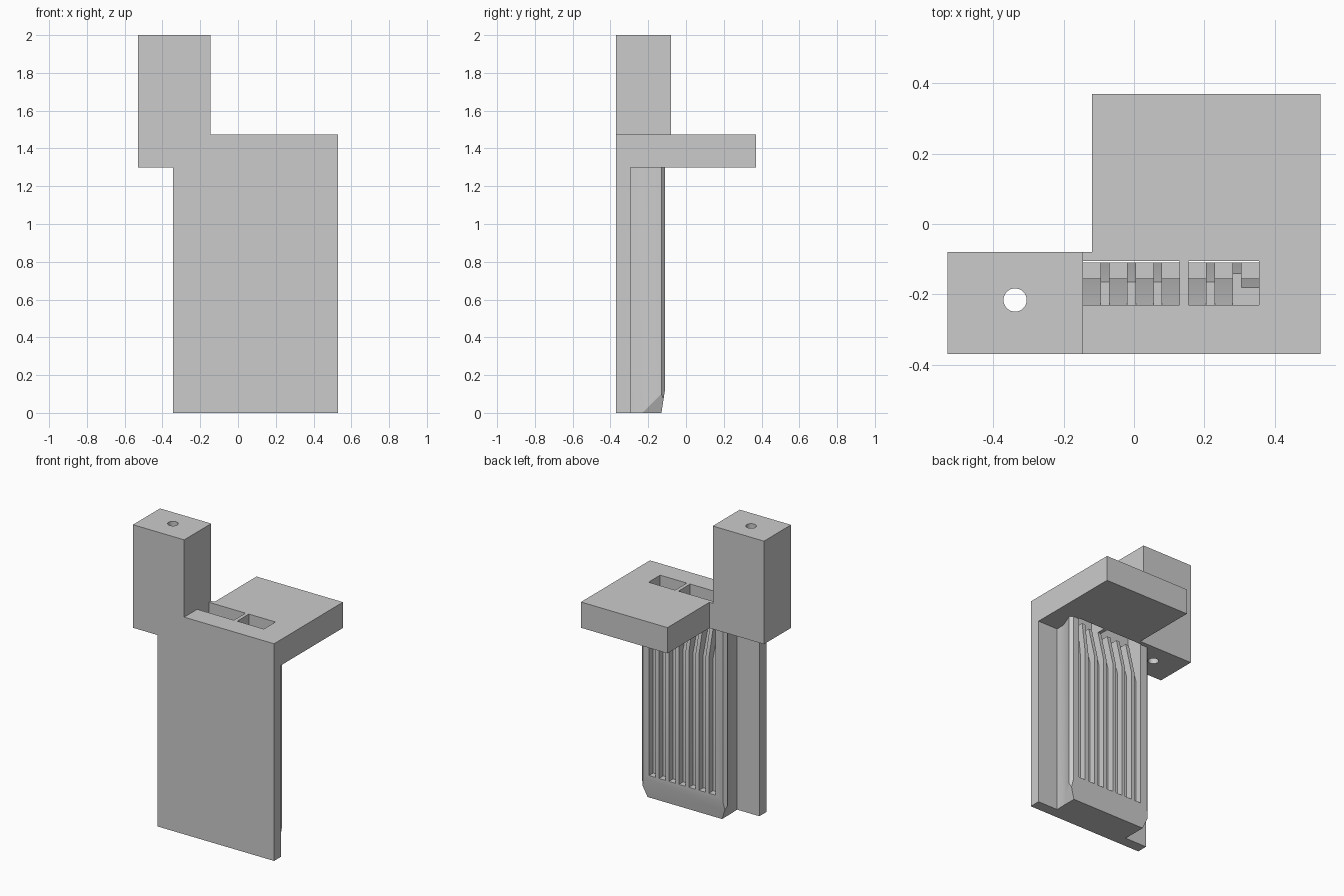
import bpy
import bmesh
from mathutils import Vector

start_cube = bpy.data.objects.get("Cube")
if start_cube:
    bpy.data.objects.remove(start_cube, do_unlink=True)

GREY = (0.6, 0.6, 0.6, 1.0)
grey = bpy.data.materials.new("plain grey")
grey.use_nodes = True
grey.diffuse_color = GREY
grey.node_tree.nodes["Principled BSDF"].inputs["Base Color"].default_value = GREY


def prism(name, points, axis, low, high):
    """Extrude an outline along x (outline in y, z) or along z (outline in x, y)."""
    def place(p, d):
        return (d, p[0], p[1]) if axis == "x" else (p[0], p[1], d)
    bm = bmesh.new()
    bottom = bm.faces.new([bm.verts.new(place(p, low)) for p in points])
    grown = bmesh.ops.extrude_face_region(bm, geom=[bottom], use_keep_orig=True)
    verts = [v for v in grown["geom"] if isinstance(v, bmesh.types.BMVert)]
    bmesh.ops.translate(bm, verts=verts, vec=Vector(place((0, 0), high - low)))
    bmesh.ops.recalc_face_normals(bm, faces=bm.faces)
    mesh = bpy.data.meshes.new(name)
    bm.to_mesh(mesh)
    bm.free()
    obj = bpy.data.objects.new(name, mesh)
    bpy.context.collection.objects.link(obj)
    mesh.materials.append(grey)
    return obj


def box(name, x0, x1, y0, y1, z0, z1):
    return prism(name, [(x0, y0), (x1, y0), (x1, y1), (x0, y1)], "z", z0, z1)


def activate(obj):
    bpy.ops.object.select_all(action="DESELECT")
    obj.select_set(True)
    bpy.context.view_layer.objects.active = obj


def cut(target, cutter):
    """Subtract the cutter and throw it away."""
    mod = target.modifiers.new("cut", "BOOLEAN")
    mod.operation = "DIFFERENCE"
    mod.solver = "EXACT"
    mod.object = cutter
    activate(target)
    bpy.ops.object.modifier_apply(modifier=mod.name)
    bpy.data.objects.remove(cutter, do_unlink=True)


def trim(obj, point, normal):
    """Slice away everything on the normal side of a plane and close the cut."""
    bm = bmesh.new()
    bm.from_mesh(obj.data)
    geom = bm.verts[:] + bm.edges[:] + bm.faces[:]
    bmesh.ops.bisect_plane(bm, geom=geom, plane_co=point, plane_no=normal,
                           clear_outer=True)
    bmesh.ops.holes_fill(bm, edges=[e for e in bm.edges if e.is_boundary], sides=0)
    bmesh.ops.recalc_face_normals(bm, faces=bm.faces)
    bm.to_mesh(obj.data)
    bm.free()


SHELF, DECK, TOP = 1.3, 1.475, 2.0
FRONT, PLATE_BACK, FACE = -0.37, -0.295, -0.11

# Front plate
box("front_plate", -0.345, 0.53, FRONT, PLATE_BACK, 0, SHELF)

# Post with a round through hole
post = box("post", -0.53, -0.145, FRONT, -0.08, SHELF, TOP)
bpy.ops.mesh.primitive_cylinder_add(vertices=32, radius=0.033, depth=2,
                                    location=(-0.338, -0.216, 1.6))
cut(post, bpy.context.object)

# Slab with two rectangular pockets
slab = prism("slab", [(-0.145, FRONT), (0.53, FRONT), (0.53, 0.37), (-0.12, 0.37),
                      (-0.12, -0.08), (-0.145, -0.08)], "z", SHELF, DECK)
for x0, x1 in ((-0.145, 0.13), (0.155, 0.355)):
    cut(slab, box("pocket_cutter", x0, x1, -0.23, -0.105, SHELF - 0.1, DECK + 0.1))

# Flared tongue behind the plate, bevelled at its foot
MID = 0.1
half = [(0.278, PLATE_BACK), (0.28, -0.23), (0.32, -0.13), (0.30, FACE)]
outline = [(MID + x, y) for x, y in half] + [(MID - x, y) for x, y in reversed(half)]
tongue = prism("tongue", outline, "z", 0, SHELF)
trim(tongue, (MID, FACE, 0.13), (0, 0.13, -0.02))
for side in (-1, 1):
    trim(tongue, (MID + side * 0.32, 0, 0.1), (side * 0.1, 0, -0.04))

# Seven contact slots whose floors ramp inward at the top
PITCH, WIDTH, COUNT = 0.075, 0.05, 7
first = -0.145
for i in range(COUNT):
    deep = -0.18 if i == COUNT - 1 else -0.23
    x = first + i * PITCH
    cut(tongue, prism("slot_cutter",
                      [(0, 0.16), (-0.155, 0.16), (-0.155, 1.06), (deep, SHELF),
                       (deep, 1.4), (0, 1.4)], "x", x, x + WIDTH))

# Ramped upper ends of the ribs between the slots
last = first + (COUNT - 1) * PITCH
for x0, x1, deep in ((first + 0.03, last - 0.05, -0.165),
                     (last - 0.04, last + 0.02, -0.14)):
    cut(tongue, prism("rib_cutter", [(0, 1.08), (FACE, 1.08), (deep, SHELF),
                                     (deep, 1.4), (0, 1.4)], "x", x0, x1))

# Soft shading on the curved hole and flared sides only
for obj in (post, tongue):
    activate(obj)
    bpy.ops.object.shade_smooth_by_angle(angle=0.45)
